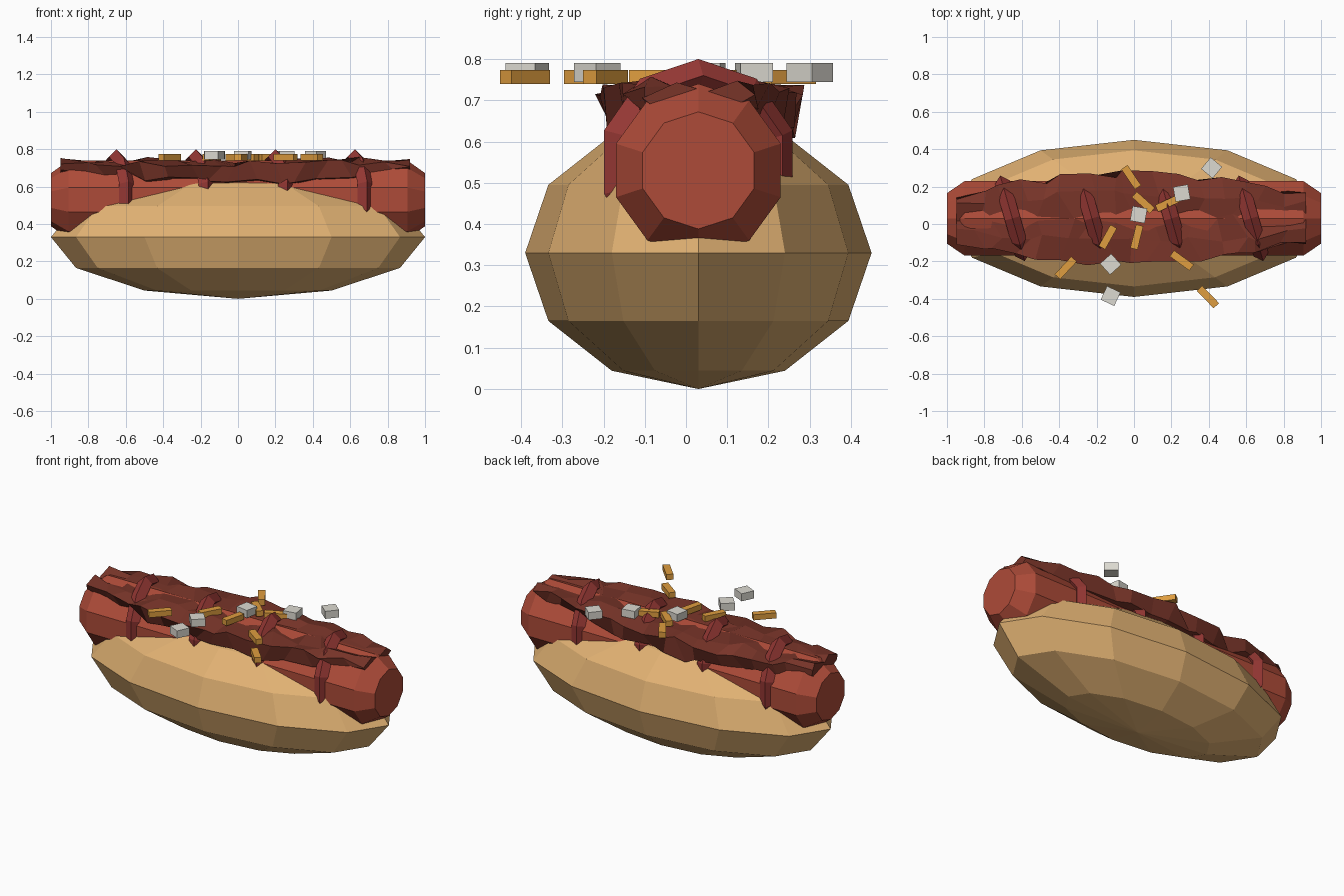
import bpy, bmesh, math, random
from mathutils import Matrix

if "Cube" in bpy.data.objects:
    bpy.data.objects.remove(bpy.data.objects["Cube"])

random.seed(4)
CY = 0.03  # the bun and filling sit slightly back


def material(name, rgb):
    m = bpy.data.materials.new(name)
    m.diffuse_color = (*rgb, 1)
    m.use_nodes = True
    m.node_tree.nodes["Principled BSDF"].inputs["Base Color"].default_value = m.diffuse_color
    return m


BUN = material("bun_tan", (0.75, 0.44, 0.17))
MEAT = material("meat_red", (0.42, 0.07, 0.04))
SAUCE = material("sauce_red", (0.31, 0.04, 0.035))
CHILI = material("chili_brown", (0.19, 0.035, 0.022))
CHEESE = material("cheese_orange", (0.74, 0.34, 0.05))
ONION = material("onion_white", (0.72, 0.70, 0.64))


def finish(bm, name, mat):
    bmesh.ops.recalc_face_normals(bm, faces=bm.faces[:])
    me = bpy.data.meshes.new(name)
    bm.to_mesh(me)
    bm.free()
    me.materials.append(mat)
    ob = bpy.data.objects.new(name, me)
    bpy.context.collection.objects.link(ob)
    return ob


def loft(name, sections, mat, closed=False):
    """Bridge equal-sized loops of points; cap the ends or close into a ring."""
    bm = bmesh.new()
    loops = [[bm.verts.new(p) for p in s] for s in sections]
    pairs = list(zip(loops, loops[1:]))
    if closed:
        pairs.append((loops[-1], loops[0]))
    else:
        bm.faces.new(loops[0])
        bm.faces.new(loops[-1])
    n = len(loops[0])
    for a, b in pairs:
        for i in range(n):
            j = (i + 1) % n
            bm.faces.new((a[i], a[j], b[j], b[i]))
    return finish(bm, name, mat)


def box(name, x, y, z, size, angle, mat):
    bm = bmesh.new()
    m = (Matrix.Translation((x, y, z)) @ Matrix.Rotation(math.radians(angle), 4, 'Z')
         @ Matrix.Diagonal((*size, 1)))
    bmesh.ops.create_cube(bm, size=1, matrix=m)
    return finish(bm, name, mat)


# Bun: stretched low-poly sphere
bm = bmesh.new()
bmesh.ops.create_uvsphere(bm, u_segments=12, v_segments=6, radius=1,
                          matrix=Matrix.Translation((0, CY, 0.33)) @ Matrix.Diagonal((1, 0.42, 0.33, 1)))
finish(bm, "bun", BUN)


# Sausage: ten-sided rod with chamfered ends
def decagon(x, r):
    return [(x, CY + r * math.sin(i * math.pi / 5), 0.53 + r * math.cos(i * math.pi / 5))
            for i in range(10)]


loft("sausage", [decagon(-1, 0.142), decagon(-0.905, 0.21),
                 decagon(0.905, 0.21), decagon(1, 0.142)], MEAT)

# Sauce bands: slanted rings with diamond section
for k, x in enumerate((-0.65, -0.225, 0.2, 0.625)):
    spin = Matrix.Translation((x, CY, 0.55)) @ Matrix.Rotation(math.radians(16), 4, 'Z')
    ring = []
    for i in range(10):
        a = i * math.pi / 5
        ring.append([spin @ Matrix.Rotation(a, 4, 'X') @ p for p in
                     (Matrix.Translation((dx, 0, r)).to_translation()
                      for dx, r in ((-0.042, 0.21), (0, 0.25), (0.042, 0.21), (0, 0.17)))])
    loft(f"sauce_band_{k + 1}", ring, SAUCE, closed=True)

# Chili: ragged topping, widest in the middle
sections = []
N = 17
for i in range(N):
    x = -0.95 + 1.87 * i / (N - 1)
    c = math.cos(x * math.pi / 2)
    w = 0.11 + 0.13 * c
    bot = 0.70 - 0.075 * c
    profile = ((-w, 0.725), (-0.9 * w, bot), (0, 0.60), (0.9 * w, bot),
               (w, 0.725), (0.55 * w, 0.74), (0, 0.725), (-0.55 * w, 0.74))
    sections.append([(x + random.uniform(-0.05, 0.05) * (0 < i < N - 1),
                      CY + y + random.uniform(-0.025, 0.025),
                      z + random.uniform(-0.018, 0.018)) for y, z in profile])
loft("chili", sections, CHILI)

# Cheese shreds: x, y, angle
for k, (x, y, a) in enumerate(((-0.015, 0.25, -56), (0.05, 0.115, -42), (0.18, 0.11, 25),
                               (-0.14, -0.07, 61), (0.015, -0.07, 76), (-0.365, -0.235, 47),
                               (0.255, -0.195, -36), (0.395, -0.39, -46))):
    box(f"cheese_shred_{k + 1}", x, y, 0.756, (0.13, 0.04, 0.034), a, CHEESE)

# Onion cubes: x, y, angle
for k, (x, y, a) in enumerate(((0.415, 0.30, 50), (0.255, 0.165, 10), (0.025, 0.05, -10),
                               (-0.125, -0.215, 42), (-0.125, -0.385, -25))):
    box(f"onion_piece_{k + 1}", x, y, 0.767, (0.08, 0.08, 0.046), a, ONION)
